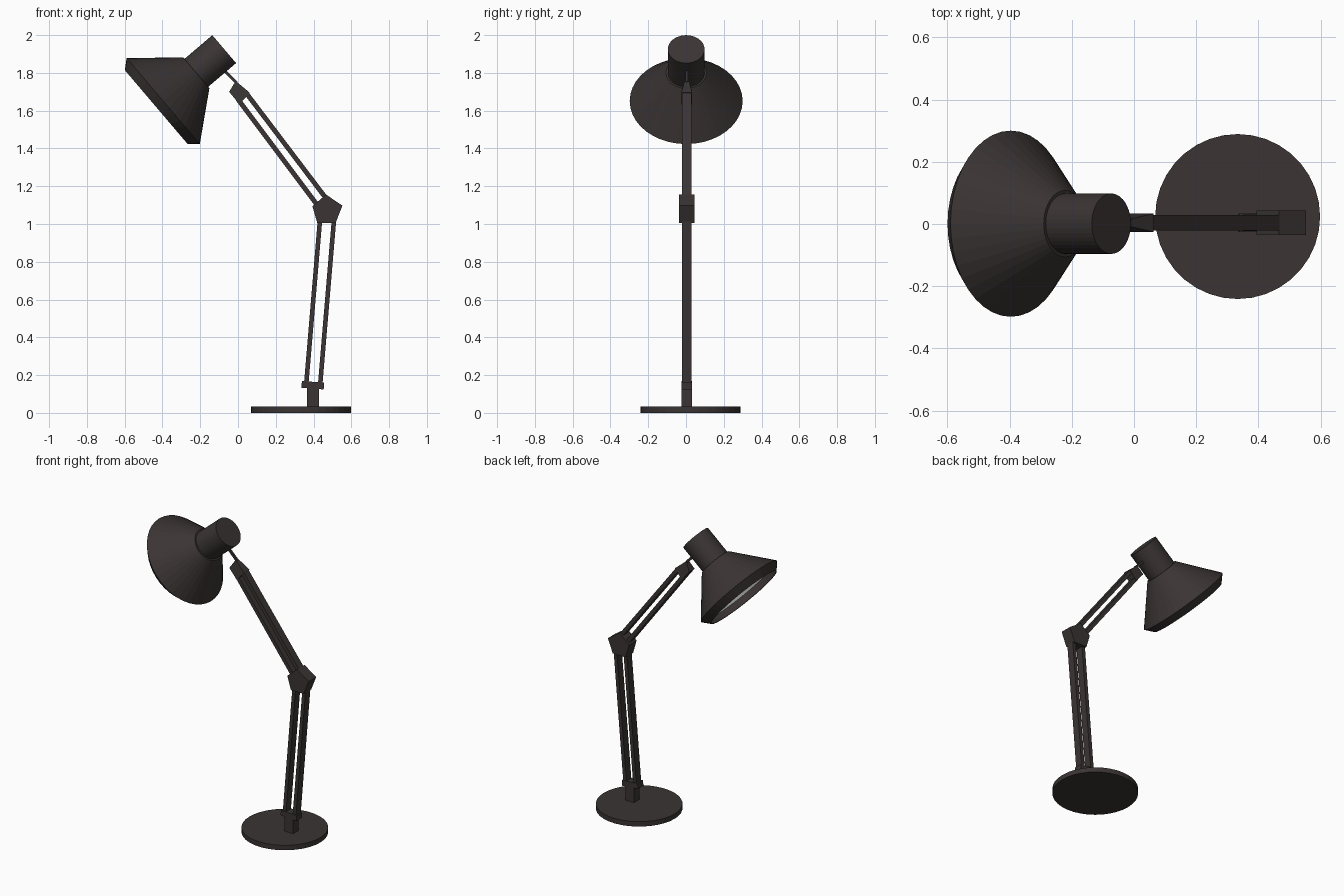
import bpy
import bmesh
import math
from mathutils import Matrix, Vector

cube = bpy.data.objects.get("Cube")
if cube:
    bpy.data.objects.remove(cube, do_unlink=True)


def material(name, colour):
    mat = bpy.data.materials.new(name)
    mat.use_nodes = True
    mat.diffuse_color = colour
    mat.node_tree.nodes["Principled BSDF"].inputs["Base Color"].default_value = colour
    return mat


metal = material("dark brown enamel", (0.043, 0.034, 0.034, 1))
white = material("white reflector", (0.8, 0.8, 0.8, 1))

ARM_Y = 0.004


def finish(name, bm, mat):
    bmesh.ops.recalc_face_normals(bm, faces=bm.faces)
    mesh = bpy.data.meshes.new(name)
    bm.to_mesh(mesh)
    bm.free()
    mesh.materials.append(mat)
    bpy.context.collection.objects.link(bpy.data.objects.new(name, mesh))


def prism(name, outline, widths):
    """Extrude an (x, z) outline along y, with a half width for each corner."""
    bm = bmesh.new()
    sides = [[bm.verts.new((x, ARM_Y + s * w, z)) for (x, z), w in zip(outline, widths)]
             for s in (-1, 1)]
    for ring in sides:
        bm.faces.new(ring)
    n = len(outline)
    for i in range(n):
        j = (i + 1) % n
        bm.faces.new((sides[0][i], sides[0][j], sides[1][j], sides[1][i]))
    finish(name, bm, metal)


def bar(name, start, end, thick, half_width):
    """Straight flat bar between two (x, z) points."""
    a, b = Vector(start), Vector(end)
    d = (b - a).normalized() * thick / 2
    n = Vector((-d.y, d.x))
    prism(name, [a + n, b + n, b - n, a - n], [half_width] * 4)


def lathe(name, profile, matrix, steps, mat=metal):
    """Spin a (radius, height) profile about its axis, then place it."""
    bm = bmesh.new()
    verts = [bm.verts.new((r, 0, h)) for r, h in profile]
    edges = [bm.edges.new(pair) for pair in zip(verts, verts[1:])]
    bmesh.ops.spin(bm, geom=verts + edges, cent=(0, 0, 0), axis=(0, 0, 1),
                   angle=math.tau, steps=steps)
    bmesh.ops.remove_doubles(bm, verts=bm.verts, dist=0.0005)
    bmesh.ops.transform(bm, matrix=matrix, verts=bm.verts)
    finish(name, bm, mat)


# Round base and post
lathe("base", [(0, 0), (0.265, 0), (0.265, 0.033), (0, 0.033)],
      Matrix.Translation((0.333, 0.024, 0)), 36)
bar("post", (0.398, 0.03), (0.398, 0.15), 0.064, 0.029)
bar("post_bracket", (0.337, 0.151), (0.455, 0.142), 0.036, 0.029)

# Parallel bars of the lower and upper arm
for side, x in (("inner", 0), ("outer", 0.074)):
    bar("lower_arm_" + side, (0.361 + x, 0.15), (0.434 + x, 1.02), 0.024, 0.026)
bar("upper_arm_inner", (0.42, 1.1), (0, 1.66), 0.025, 0.025)
bar("upper_arm_outer", (0.463, 1.14), (0.046, 1.69), 0.025, 0.025)

# Five-sided elbow and tapered head joint
prism("elbow", [(0.466, 1.156), (0.553, 1.097), (0.516, 1.004), (0.42, 1.004), (0.394, 1.094)],
      [0.04] * 5)
prism("head_joint", [(-0.047, 1.7), (-0.012, 1.757), (0.062, 1.695), (0.008, 1.633)],
      [0.029, 0.012, 0.029, 0.029])
bar("head_stem", (-0.008, 1.748), (-0.09, 1.83), 0.015, 0.007)

# Tilted shade with turned-in rim, light inner reflector and lamp housing
axis = Vector((0.762, 0, 0.648))
tilt = Matrix.Translation((-0.396, 0.001, 1.651)) @ axis.to_track_quat("Z", "Y").to_matrix().to_4x4()
lathe("shade", [(0.291, 0), (0.253, -0.047), (0.256, -0.049), (0.299, 0),
                (0.107, 0.23), (0.096, 0.23)], tilt, 40)
lathe("reflector", [(0.291, 0), (0.101, 0.225), (0, 0.225)], tilt, 40, white)
lathe("lamp_housing", [(0, 0.229), (0.097, 0.229), (0.097, 0.424), (0, 0.424)], tilt, 40)
